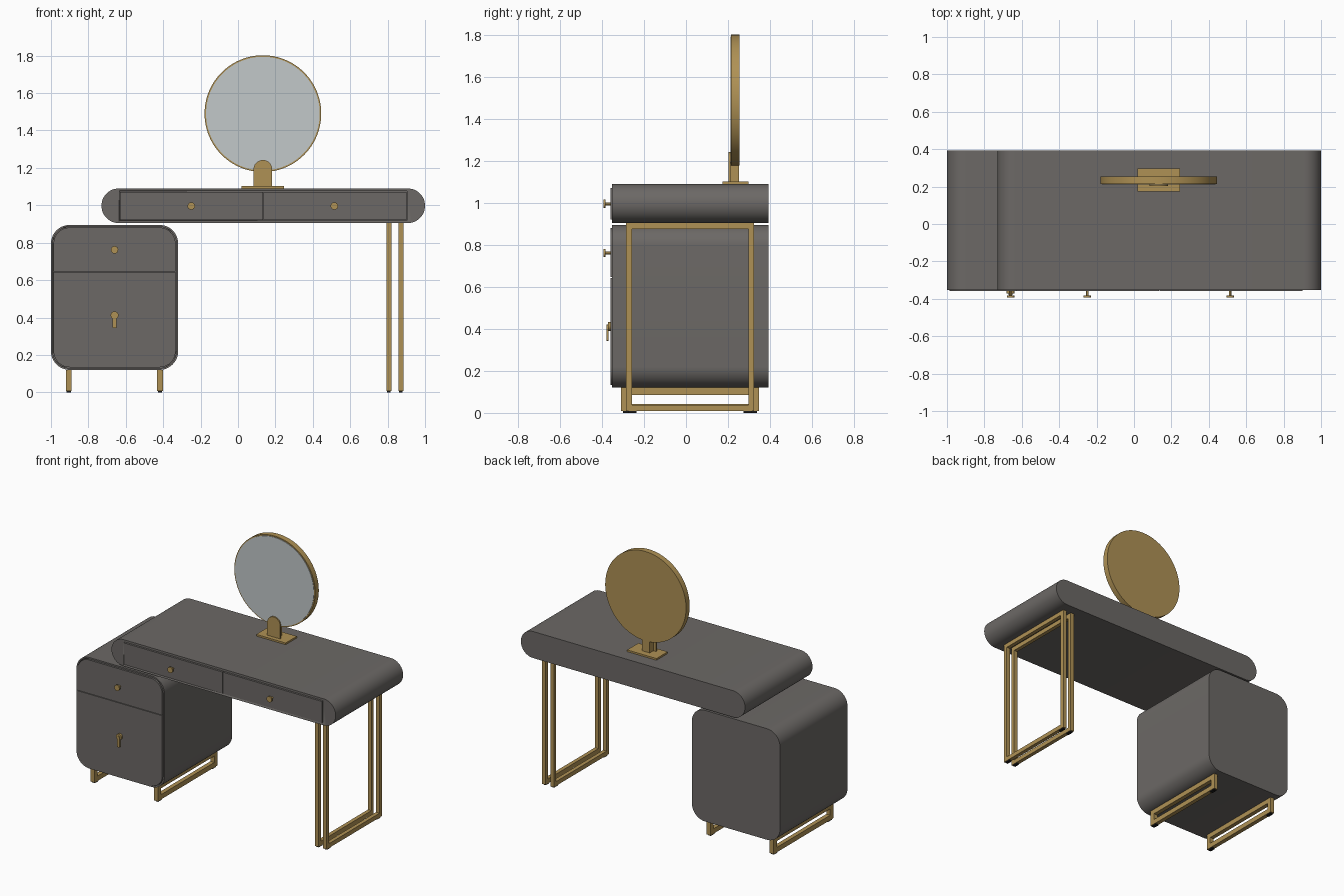
import bpy
import bmesh
from math import sin, cos, pi, radians
from mathutils import Matrix, Vector

cube = bpy.data.objects.get("Cube")
if cube:
    bpy.data.objects.remove(cube, do_unlink=True)


def material(name, r, g, b):
    m = bpy.data.materials.new(name)
    m.use_nodes = True
    m.diffuse_color = (r, g, b, 1)
    m.node_tree.nodes["Principled BSDF"].inputs["Base Color"].default_value = (r, g, b, 1)
    return m


GREY = material("warm grey lacquer", 0.15, 0.14, 0.132)
GOLD = material("brushed gold", 0.43, 0.285, 0.09)
GLASS = material("mirror glass", 0.54, 0.58, 0.59)
BLACK = material("black rubber", 0.01, 0.01, 0.01)


def finish(name, bm, mat):
    bmesh.ops.recalc_face_normals(bm, faces=bm.faces)
    mesh = bpy.data.meshes.new(name)
    bm.to_mesh(mesh)
    bm.free()
    mesh.materials.append(mat)
    ob = bpy.data.objects.new(name, mesh)
    bpy.context.collection.objects.link(ob)
    bpy.ops.object.select_all(action='DESELECT')
    ob.select_set(True)
    bpy.context.view_layer.objects.active = ob
    bpy.ops.object.shade_smooth_by_angle(angle=radians(30))
    return ob


def add_box(bm, x0, x1, y0, y1, z0, z1):
    mid = Vector((x0 + x1, y0 + y1, z0 + z1)) / 2
    size = Matrix.Diagonal((x1 - x0, y1 - y0, z1 - z0, 1))
    bmesh.ops.create_cube(bm, size=1, matrix=Matrix.Translation(mid) @ size)


def box(name, mat, *bounds):
    bm = bmesh.new()
    add_box(bm, *bounds)
    return finish(name, bm, mat)


def slab(name, mat, x0, x1, z0, z1, y0, y1, top=0, bottom=0, steps=12):
    """Rectangle in the xz plane with rounded top and bottom corners, extruded along y."""
    pts = []
    corners = ((x1, z1, -1, -1, top), (x0, z1, 1, -1, top),
               (x0, z0, 1, 1, bottom), (x1, z0, -1, 1, bottom))
    for i, (x, z, sx, sz, r) in enumerate(corners):
        for k in range(steps + 1 if r else 1):
            a = (i + k / steps) * pi / 2
            pts.append((x + r * (sx + cos(a)), z + r * (sz + sin(a))) if r else (x, z))
    bm = bmesh.new()
    face = bm.faces.new([bm.verts.new((x, y0, z)) for x, z in pts])
    bmesh.ops.remove_doubles(bm, verts=bm.verts, dist=1e-5)
    ext = bmesh.ops.extrude_face_region(bm, geom=list(bm.faces))
    new = [v for v in ext["geom"] if isinstance(v, bmesh.types.BMVert)]
    bmesh.ops.translate(bm, verts=new, vec=(0, y1 - y0, 0))
    return finish(name, bm, mat)


def add_disc(bm, x, z, r, y0, y1, segments=24):
    turn = Matrix.Translation((x, (y0 + y1) / 2, z)) @ Matrix.Rotation(pi / 2, 4, 'X')
    bmesh.ops.create_cone(bm, cap_ends=True, segments=segments, radius1=r, radius2=r,
                          depth=y1 - y0, matrix=turn)


def cut(ob, cutter):
    mod = ob.modifiers.new("recess", 'BOOLEAN')
    mod.operation = 'DIFFERENCE'
    mod.solver = 'EXACT'
    mod.object = cutter
    bpy.ops.object.select_all(action='DESELECT')
    ob.select_set(True)
    bpy.context.view_layer.objects.active = ob
    bpy.ops.object.modifier_apply(modifier=mod.name)
    bpy.data.objects.remove(cutter, do_unlink=True)


FRONT, BACK, PANEL = -0.352, 0.392, -0.359
GAP = 0.004

# Desk top with rounded ends and a shallow recess for the drawers
desk = slab("desk_top", GREY, -0.73, 1.0, 0.905, 1.09, FRONT, BACK, 0.0925, 0.0925)
cut(desk, box("desk_recess", GREY, -0.634, 0.904, FRONT - 0.1, FRONT + 0.02, 0.918, 1.076))
for side, x0, x1 in (("right", -0.63, 0.133), ("left", 0.137, 0.90)):
    box("desk_drawer_" + side, GREY, x0, x1, PANEL, FRONT + 0.025, 0.922, 1.072)

# Side cabinet with recessed front and two drawers
cabinet = slab("cabinet_body", GREY, -1.0, -0.32, 0.12, 0.895, FRONT, BACK, 0.1, 0.1)
cut(cabinet, slab("cabinet_recess", GREY, -0.99, -0.33, 0.13, 0.885,
                  FRONT - 0.1, FRONT + 0.02, 0.09, 0.09))
slab("cabinet_upper_drawer", GREY, -0.99 + GAP, -0.33 - GAP, 0.647, 0.885 - GAP,
     PANEL, FRONT + 0.025, top=0.086)
slab("cabinet_lower_drawer", GREY, -0.99 + GAP, -0.33 - GAP, 0.13 + GAP, 0.643,
     PANEL, FRONT + 0.025, bottom=0.086)

# Round drawer knobs on thin stems
for name, x, z in (("desk_knob_right", -0.25, 0.996), ("desk_knob_left", 0.515, 0.996),
                   ("cabinet_knob", -0.66, 0.762)):
    bm = bmesh.new()
    add_disc(bm, x, z, 0.02, -0.393, -0.383)
    add_disc(bm, x, z, 0.007, -0.384, PANEL + 0.005, 12)
    finish(name, bm, GOLD)

# Lower drawer lock with hanging pull
bm = bmesh.new()
add_disc(bm, -0.66, 0.412, 0.021, -0.372, PANEL + 0.005)
finish("lock_disc", bm, GOLD)
slab("lock_pull", GOLD, -0.67, -0.65, 0.343, 0.42, -0.379, -0.369, 0.009, 0.004, 6)


# Closed rectangular leg frames with small feet
def leg_frame(name, x0, x1, y0, y1, top, post, rail):
    z0 = 0.008
    bm = bmesh.new()
    add_box(bm, x0, x1, y0, y0 + post, z0, top)
    add_box(bm, x0, x1, y1 - post, y1, z0, top)
    add_box(bm, x0, x1, y0 + post, y1 - post, z0, z0 + rail)
    add_box(bm, x0, x1, y0 + post, y1 - post, top - rail, top)
    finish(name, bm, GOLD)
    bm = bmesh.new()
    for y in (y0 + 0.01, y1 - 0.05):
        add_box(bm, x0 + 0.004, x1 - 0.004, y, y + 0.04, 0, z0)
    finish(name + "_feet", bm, BLACK)


leg_frame("desk_leg_inner", 0.793, 0.82, -0.285, 0.325, 0.905, 0.027, 0.03)
leg_frame("desk_leg_outer", 0.857, 0.884, -0.285, 0.325, 0.905, 0.027, 0.03)
leg_frame("cabinet_leg_right", -0.92, -0.89, -0.31, 0.348, 0.12, 0.035, 0.034)
leg_frame("cabinet_leg_left", -0.432, -0.402, -0.31, 0.348, 0.12, 0.035, 0.034)

# Round mirror on a small stand
MX, MZ = 0.133, 1.49
bm = bmesh.new()
add_disc(bm, MX, MZ, 0.312, 0.215, 0.255, 96)
frame = finish("mirror_frame", bm, GOLD)
bm = bmesh.new()
add_disc(bm, MX, MZ, 0.304, 0.212, 0.218, 96)
finish("mirror_glass", bm, GLASS)
box("mirror_base", GOLD, MX - 0.113, MX + 0.113, 0.173, 0.297, 1.09, 1.102)
slab("mirror_front_bracket", GOLD, MX - 0.05, MX + 0.05, 1.1, 1.242, 0.203, 0.213, top=0.0499)
box("mirror_post", GOLD, MX - 0.03, MX + 0.03, 0.212, 0.253, 1.1, 1.19)
